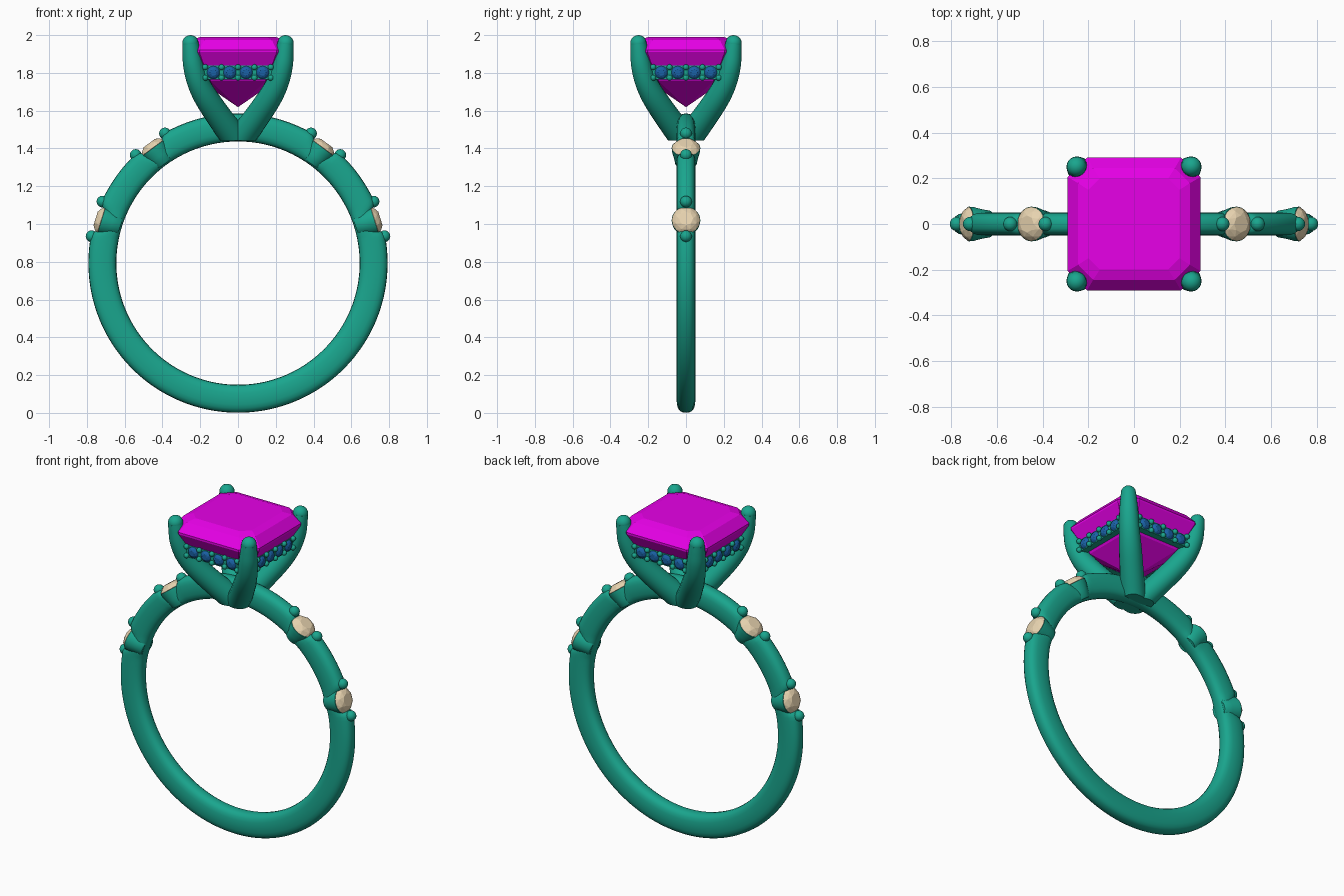
import bpy, bmesh
from math import sin, cos, pi, radians, exp
from mathutils import Matrix, Vector

if "Cube" in bpy.data.objects:
    bpy.data.objects.remove(bpy.data.objects["Cube"])

CZ, R_IN, R_OUT = 0.793, 0.644, 0.792      # ring centre height and radii


def material(name, rgb):
    m = bpy.data.materials.new(name)
    m.diffuse_color = (*rgb, 1)
    m.use_nodes = True
    m.node_tree.nodes["Principled BSDF"].inputs["Base Color"].default_value = m.diffuse_color
    return m


METAL = material("teal_metal", (0.01, 0.38, 0.27))
MAGENTA = material("magenta_gem", (0.80, 0.0, 0.80))
BEIGE = material("beige_gem", (0.80, 0.65, 0.43))
BLUE = material("blue_gem", (0.01, 0.12, 0.38))


def finish(name, bm, mat, smooth=True):
    bmesh.ops.recalc_face_normals(bm, faces=bm.faces[:])
    me = bpy.data.meshes.new(name)
    bm.to_mesh(me)
    bm.free()
    ob = bpy.data.objects.new(name, me)
    bpy.context.collection.objects.link(ob)
    me.materials.append(mat)
    if smooth:
        bpy.ops.object.select_all(action='DESELECT')
        ob.select_set(True)
        bpy.context.view_layer.objects.active = ob
        bpy.ops.object.shade_smooth_by_angle(angle=radians(40))
    return ob


def loft(bm, rings, closed=False):
    """Skin a list of equal-length point rings; cap the ends unless closed."""
    vs = [[bm.verts.new(p) for p in r] for r in rings]
    n = len(vs[0])
    for i in range(len(vs) - (not closed)):
        a, b = vs[i], vs[(i + 1) % len(vs)]
        for k in range(n):
            bm.faces.new((a[k], a[(k + 1) % n], b[(k + 1) % n], b[k]))
    if not closed:
        bm.faces.new(vs[0])
        bm.faces.new(vs[-1])


def radial(deg, r):
    """Frame on the ring whose local z points outwards."""
    a = radians(deg)
    return (Matrix.Translation((r * cos(a), 0, CZ + r * sin(a)))
            @ Matrix.Rotation(pi / 2 - a, 4, 'Y'))


def round_gem(name, mat, r, up, down, frame):
    """Brilliant cut: table, star ring, girdle and culet as a convex hull."""
    bm = bmesh.new()
    for n, q, z, off in ((8, .5, up, 0), (8, .8, up * .62, .5), (16, 1, 0, 0), (1, 0, -down, 0)):
        for k in range(n):
            t = 2 * pi * (k + off) / n
            bm.verts.new(frame @ Vector((r * q * cos(t), r * q * sin(t), z)))
    bmesh.ops.convex_hull(bm, input=bm.verts[:])
    return finish(name, bm, mat, smooth=False)


def ball(bm, p, r, seg=16):
    bmesh.ops.create_uvsphere(bm, u_segments=seg, v_segments=seg // 2, radius=r,
                              matrix=Matrix.Translation(p))


# band: rounded section, dipping under each side stone
STONES = (53.6, 17.4, 126.4, 162.6)
bm = bmesh.new()
rings = []
for i in range(240):
    d = i * 1.5
    dip = sum(exp(-((d - s) / 5.0) ** 6) for s in STONES)
    ro = R_OUT - 0.045 * dip
    mid, half = (ro + R_IN) / 2, (ro - R_IN) / 2
    ring = []
    for k in range(20):
        t = 2 * pi * k / 20
        u = abs(cos(t)) ** .75 * (1 if cos(t) > 0 else -1)
        v = abs(sin(t)) ** .75 * (1 if sin(t) > 0 else -1)
        rr = mid + half * u
        ring.append((rr * cos(radians(d)), .05 * v, CZ + rr * sin(radians(d))))
    rings.append(ring)
loft(bm, rings, closed=True)
finish("band", bm, METAL)

# side settings: flared collet, two beads and a round stone
for i, s in enumerate(STONES):
    bm = bmesh.new()
    prof = ((.652, .05), (.66, .058), (.70, .065), (.735, .074), (.757, .076))
    loft(bm, [[radial(s, r) @ Vector((w * cos(k * pi / 16), w * sin(k * pi / 16), 0))
               for k in range(32)] for r, w in prof])
    for e in (-7, 7):
        ball(bm, radial(s + e, .788).translation, .031, 20)
    finish(f"side_setting_{i+1}", bm, METAL)
    round_gem(f"side_stone_{i+1}", BEIGE, .075, .031, .06, radial(s, .759))

# four tapering prongs, trimmed flat at the inside of the band
PATH = ((-.01, 1.41, .07), (.04, 1.485, .07), (.105, 1.575, .067), (.17, 1.672, .064),
        (.213, 1.755, .058), (.237, 1.84, .054), (.247, 1.91, .048), (.252, 1.957, .043))


def catmull(pts, steps=4):
    p = [Vector(q) for q in pts]
    out = []
    for i in range(len(p) - 1):
        a, b, c, d = p[max(i - 1, 0)], p[i], p[i + 1], p[min(i + 2, len(p) - 1)]
        for s in range(steps):
            t = s / steps
            out.append(.5 * (2 * b + (c - a) * t + (2 * a - 5 * b + 4 * c - d) * t * t
                             + (3 * b - a - 3 * c + d) * t ** 3))
    return out + [p[-1]]


path = catmull(PATH)
for i, (sx, sy) in enumerate(((1, 1), (-1, 1), (-1, -1), (1, -1))):
    bm = bmesh.new()
    side = Vector((-sy, sx, 0)).normalized()
    pos = [Vector((sx * q.x, sy * q.x, q.y)) for q in path]
    rings = []
    for j, q in enumerate(path):
        tan = (pos[min(j + 1, len(pos) - 1)] - pos[max(j - 1, 0)]).normalized()
        nor = tan.cross(side)
        rings.append([pos[j] + q.z * (cos(k * pi / 10) * side + sin(k * pi / 10) * nor)
                      for k in range(20)])
    loft(bm, rings)
    cut = bmesh.ops.bisect_plane(bm, geom=bm.verts[:] + bm.edges[:] + bm.faces[:],
                                 plane_co=(0, 0, 1.442), plane_no=(0, 0, 1), clear_inner=True)
    bmesh.ops.holes_fill(bm, edges=[e for e in cut['geom_cut']
                                    if isinstance(e, bmesh.types.BMEdge)])
    ball(bm, pos[-1], .043, 20)
    finish(f"prong_{i+1}", bm, METAL)

# centre stone: step cut square with clipped corners (half width, corner, height)
bm = bmesh.new()
rings = []
for h, c, z in ((.20, .05, 1.99), (.245, .066, 1.975), (.29, .085, 1.922), (.29, .085, 1.91),
                (.25, .07, 1.84), (.2, .055, 1.757), (.002, .0005, 1.62)):
    b = h - c
    rings.append([(x, y, z) for x, y in ((h, -b), (h, b), (b, h), (-b, h),
                                         (-h, b), (-h, -b), (-b, -h), (b, -h))])
loft(bm, rings)
finish("centre_stone", bm, MAGENTA, smooth=False)

# hidden gallery: a beaded rail with four small stones on each side
for n in range(4):
    turn = Matrix.Rotation(n * pi / 2, 4, 'Z')
    bm = bmesh.new()
    bmesh.ops.create_cube(bm, size=1, matrix=turn @ Matrix.Translation((0, -.232, 1.802))
                          @ Matrix.Diagonal((.42, .04, .074, 1)))
    for k in range(5):
        for z in (1.774, 1.83):
            ball(bm, turn @ Vector(((k - 2) * .087, -.256, z)), .016, 12)
    finish(f"gallery_rail_{n+1}", bm, METAL)
    for k in range(4):
        frame = (turn @ Matrix.Translation(((k - 1.5) * .087, -.253, 1.802))
                 @ Matrix.Rotation(pi / 2, 4, 'X'))
        round_gem(f"gallery_stone_{n+1}_{k+1}", BLUE, .034, .015, .02, frame)
